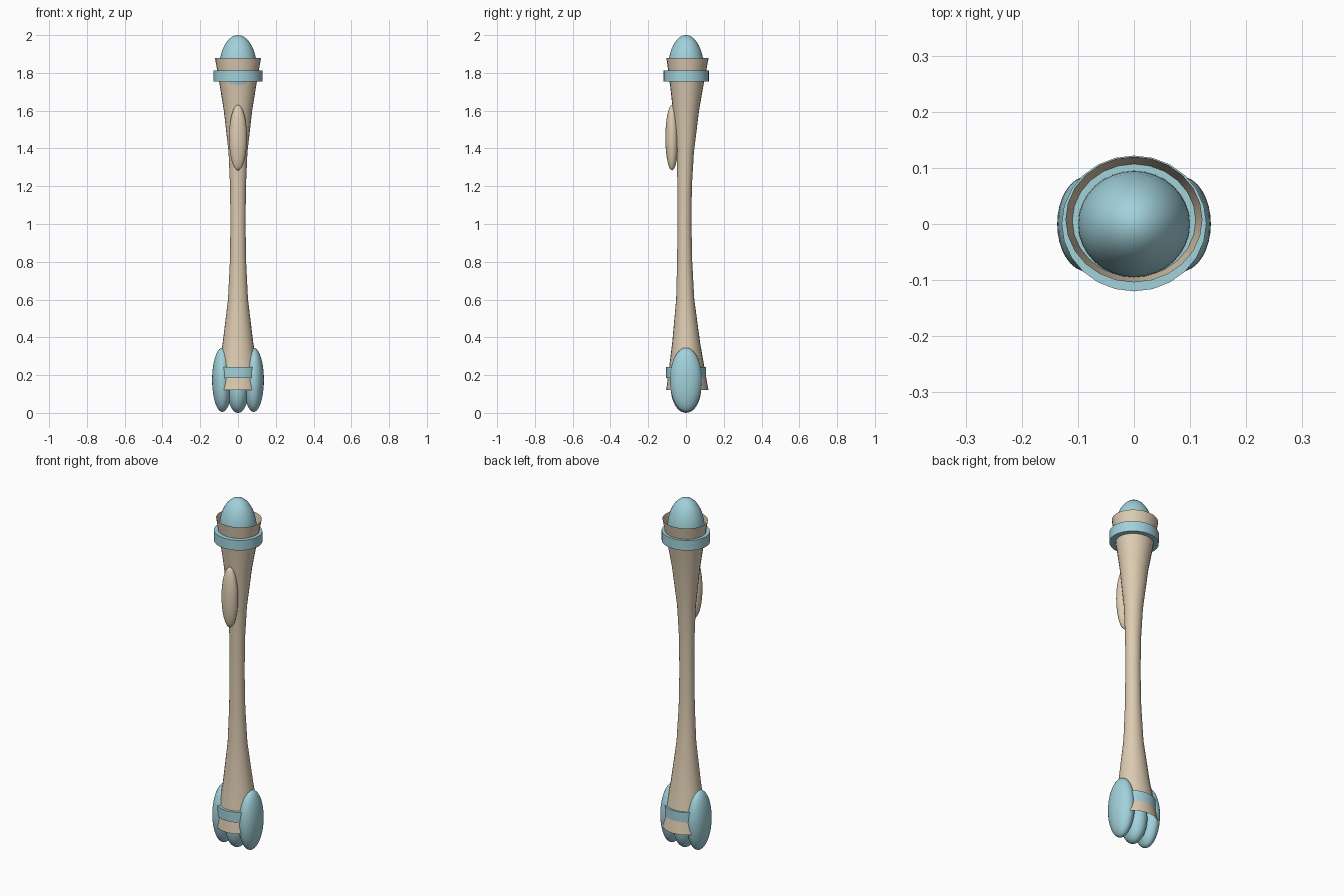
import bpy, bmesh, math

if "Cube" in bpy.data.objects:
    bpy.data.objects.remove(bpy.data.objects["Cube"])


def material(name, rgb):
    m = bpy.data.materials.new(name)
    m.diffuse_color = (*rgb, 1)
    m.use_nodes = True
    m.node_tree.nodes["Principled BSDF"].inputs["Base Color"].default_value = m.diffuse_color
    return m


TAN = material("bone_tan", (0.72, 0.60, 0.44))
BLUE = material("cartilage_blue", (0.36, 0.64, 0.71))


def finish(obj, name, mat):
    obj.name = name
    obj.data.materials.append(mat)
    bpy.ops.object.select_all(action='DESELECT')
    obj.select_set(True)
    bpy.context.view_layer.objects.active = obj
    bpy.ops.object.shade_smooth_by_angle(angle=math.radians(35))


def ellipsoid(name, loc, radii, mat):
    bpy.ops.mesh.primitive_uv_sphere_add(segments=32, ring_count=20, radius=1, location=loc)
    obj = bpy.context.object
    obj.scale = radii
    bpy.ops.object.transform_apply(location=False, rotation=False, scale=True)
    finish(obj, name, mat)


def disc_band(name, loc, rx, ry, height, mat):
    bpy.ops.mesh.primitive_cylinder_add(vertices=24, radius=1, depth=1, location=loc)
    obj = bpy.context.object
    obj.scale = (rx, ry, height)
    bpy.ops.object.transform_apply(location=False, rotation=False, scale=True)
    finish(obj, name, mat)


def tube(name, stations, mat, sides=24):
    """Open-ended loft through elliptical sections (z, rx, ry, y centre)."""
    bm = bmesh.new()
    rings = []
    for z, rx, ry, cy in stations:
        rings.append([bm.verts.new((rx * math.cos(2 * math.pi * i / sides),
                                    cy + ry * math.sin(2 * math.pi * i / sides), z))
                      for i in range(sides)])
    for a, b in zip(rings, rings[1:]):
        for i in range(sides):
            j = (i + 1) % sides
            bm.faces.new((a[i], a[j], b[j], b[i]))
    me = bpy.data.meshes.new(name)
    bm.to_mesh(me)
    bm.free()
    obj = bpy.data.objects.new(name, me)
    bpy.context.collection.objects.link(obj)
    finish(obj, name, mat)


# hollow shaft, flared at both ends
tube("shaft", [
    (0.12, 0.122, 0.112, 0.007),
    (0.25, 0.101, 0.092, 0.004),
    (0.37, 0.081, 0.074, 0.001),
    (0.60, 0.053, 0.048, -0.004),
    (0.80, 0.043, 0.040, -0.007),
    (1.00, 0.040, 0.037, -0.008),
    (1.20, 0.042, 0.038, -0.007),
    (1.38, 0.050, 0.046, -0.004),
    (1.60, 0.075, 0.069, 0.0),
    (1.76, 0.101, 0.092, 0.005),
    (1.88, 0.122, 0.112, 0.008)], TAN)

# raised ridge on the front
ellipsoid("front_ridge", (0, -0.074, 1.457), (0.047, 0.035, 0.173), TAN)

# upper end: rounded head and collar
ellipsoid("head", (0, 0, 1.82), (0.10, 0.095, 0.18), BLUE)
disc_band("upper_band", (0, 0.001, 1.783), 0.129, 0.121, 0.058, BLUE)

# lower end: collar, side knuckles and middle knuckle
disc_band("lower_band", (0, 0.001, 0.215), 0.115, 0.106, 0.058, BLUE)
for side, name in ((-1, "left_knuckle"), (1, "right_knuckle")):
    ellipsoid(name, (0.083 * side, 0, 0.175), (0.054, 0.085, 0.17), BLUE)
ellipsoid("middle_knuckle", (0, 0, 0.13), (0.058, 0.080, 0.13), BLUE)
